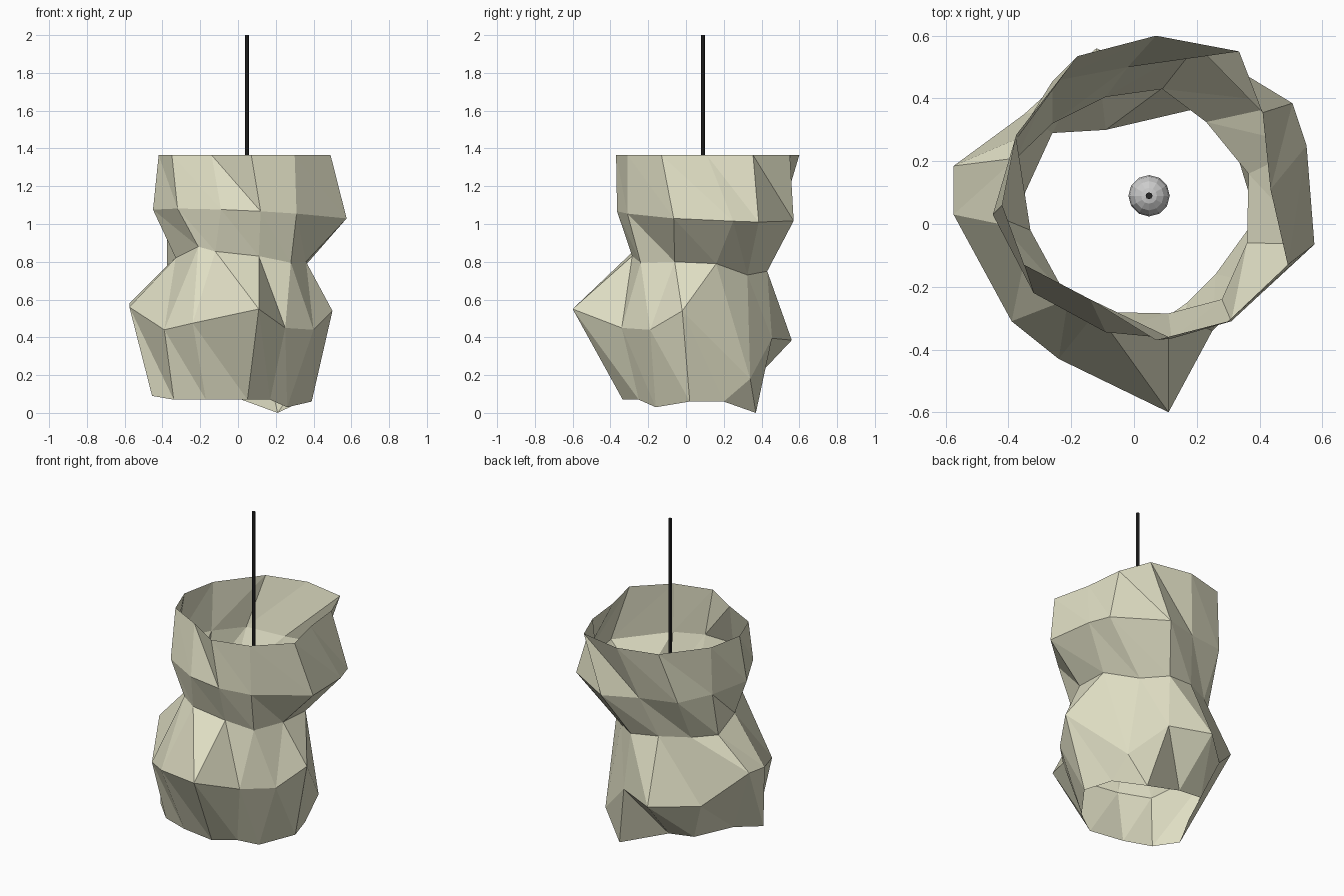
import bpy, bmesh

if "Cube" in bpy.data.objects:
    bpy.data.objects.remove(bpy.data.objects["Cube"])


def material(name, rgb):
    m = bpy.data.materials.new(name)
    m.diffuse_color = (*rgb, 1)
    m.use_nodes = True
    m.node_tree.nodes["Principled BSDF"].inputs["Base Color"].default_value = m.diffuse_color
    return m


def tilted(points, z, tx, ty):
    """Turn flat x, y points into a slightly tilted ring at height z."""
    return [(x, y, z + tx * x + ty * y) for x, y in points]


# shade: five crumpled twelve-sided rings, bottom to top
base = tilted([(.26, -.16), (.39, .02), (.335, .20), (.21, .37), (-.09, .30), (-.26, .29),
               (-.37, .05), (-.455, -.13), (-.34, -.24), (-.17, -.30), (.05, -.335), (.17, -.25)],
              .07, 0, 0)
# lifted and dented corners of the lower edge
for i, z in {0: .03, 1: .06, 2: .06, 3: 0, 4: .11, 5: .13, 6: .13, 7: .09}.items():
    base[i] = (*base[i][:2], z)

bulge = [(.40, -.19, .44), (.50, -.02, .54), (.33, .34, .18), (.12, .455, .395),
         (-.12, .56, .385), (-.35, .35, .37), (-.575, .185, .58), (-.575, .03, .56),
         (-.39, -.31, .44), (-.24, -.43, .475), (.11, -.60, .55), (.25, -.34, .45)]

neck = [(.36, -.06, .80), (.365, .16, .79), (.23, .325, .73), (.09, .43, .75),
        (-.09, .405, .77), (-.26, .32, .775), (-.375, .21, .78), (-.33, -.02, .82),
        (-.21, -.24, .88), (-.12, -.28, .855), (.11, -.285, .83), (.28, -.24, .795)]

shoulder = tilted([(.575, -.065), (.55, .25), (.505, .385), (.20, .57), (-.02, .50), (-.26, .455),
                   (-.375, .27), (-.45, .03), (-.32, -.22), (-.09, -.345), (.12, -.365), (.31, -.31)],
                  1.055, -.05, -.05)

rim = tilted([(.49, -.13), (.435, .11), (.41, .355), (.335, .55), (.07, .60), (-.18, .535),
              (-.375, .285), (-.42, .06), (-.35, -.13), (-.14, -.24), (.07, -.37), (.30, -.31)],
             1.365, 0, 0)

bm = bmesh.new()
rings = [[bm.verts.new(p) for p in ring] for ring in (base, bulge, neck, shoulder, rim)]
for low, high in zip(rings, rings[1:]):
    for i in range(12):
        j = (i + 1) % 12
        bm.faces.new((low[i], low[j], high[i]))
        bm.faces.new((low[j], high[j], high[i]))
mesh = bpy.data.meshes.new("shade")
bm.to_mesh(mesh)
bm.free()
shade = bpy.data.objects.new("shade", mesh)
bpy.context.collection.objects.link(shade)
mesh.materials.append(material("paper", (.74, .73, .55)))

# bulb hanging inside
cx, cy, bulb_z = .048, .09, .78
bpy.ops.mesh.primitive_uv_sphere_add(segments=12, ring_count=8, radius=.066,
                                     location=(cx, cy, bulb_z))
bpy.context.object.name = "bulb"

# hanging cord
cord_low = bulb_z + .05
bpy.ops.mesh.primitive_cylinder_add(vertices=8, radius=.011, depth=2 - cord_low,
                                    location=(cx, cy, (2 + cord_low) / 2))
cord = bpy.context.object
cord.name = "cord"
cord.data.materials.append(material("black", (.02, .02, .02)))
